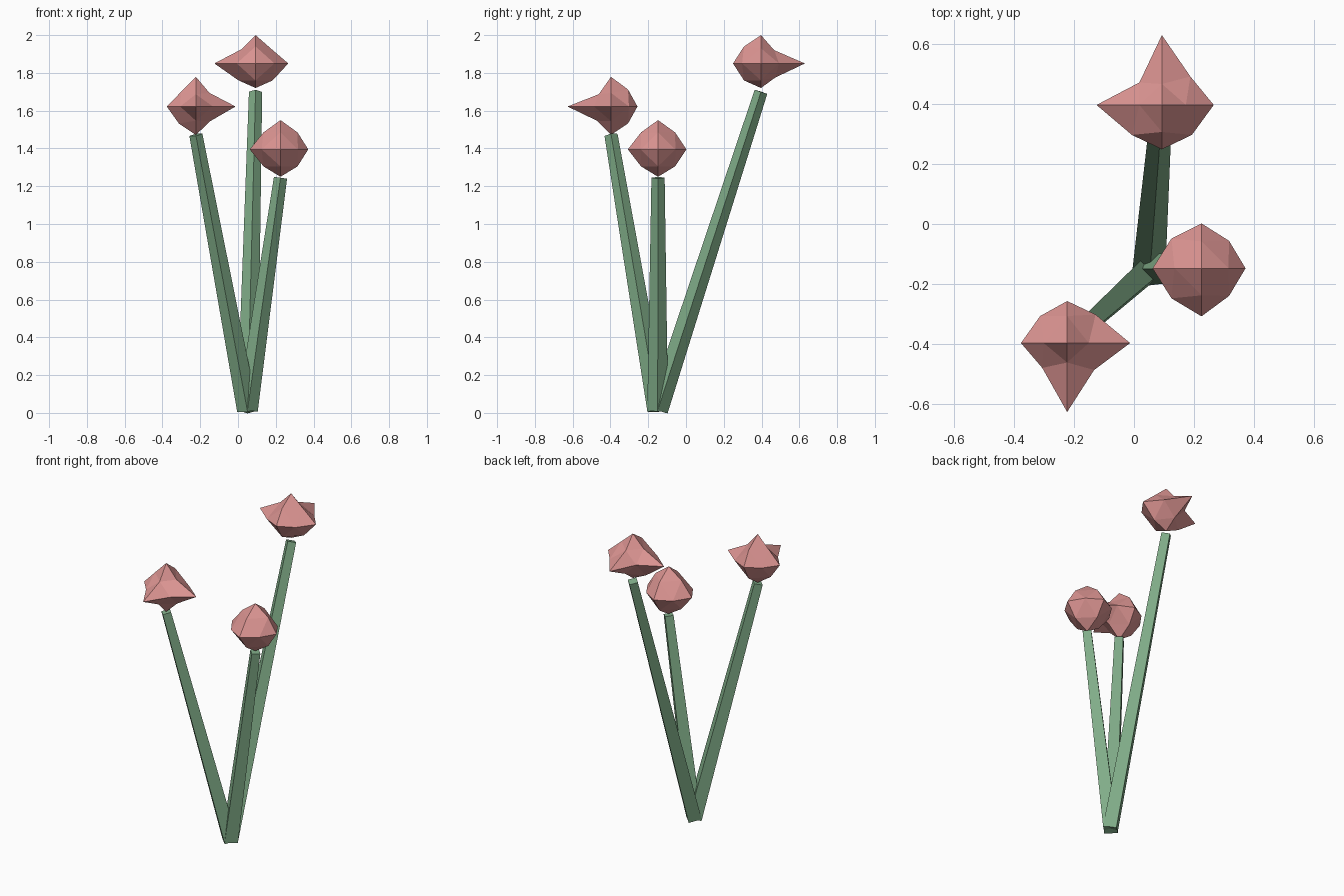
import bpy, bmesh
from itertools import product
from mathutils import Vector

if "Cube" in bpy.data.objects:
    bpy.data.objects.remove(bpy.data.objects["Cube"])


def material(name, color):
    m = bpy.data.materials.new(name)
    m.diffuse_color = color
    m.use_nodes = True
    m.node_tree.nodes["Principled BSDF"].inputs["Base Color"].default_value = m.diffuse_color
    return m


def add_object(name, bm, mat):
    bmesh.ops.recalc_face_normals(bm, faces=bm.faces)
    mesh = bpy.data.meshes.new(name)
    bm.to_mesh(mesh)
    bm.free()
    mesh.materials.append(mat)
    obj = bpy.data.objects.new(name, mesh)
    bpy.context.collection.objects.link(obj)
    return obj


GREEN = material("stem_green", (0.22, 0.42, 0.25, 1))
PINK = material("bloom_pink", (0.72, 0.30, 0.29, 1))
BASE = Vector((0.05, -0.15, 0.014))


def stem(name, top):
    # four-sided tapered rod leaning from the shared base to the bloom
    axis = Vector(top) - BASE
    bm = bmesh.new()
    bmesh.ops.create_cone(bm, cap_ends=True, segments=4, radius1=0.055,
                          radius2=0.035, depth=axis.length)
    obj = add_object(name, bm, GREEN)
    obj.location = BASE + axis / 2
    obj.rotation_mode = 'QUATERNION'
    obj.rotation_quaternion = Vector((0, 0, 1)).rotation_difference(axis)


def bloom(name, centre, tips, mids):
    # once-divided octahedron: tips on the axes, mids pushed out between them
    bm = bmesh.new()
    verts = {}

    def vert(direction, size):
        key = tuple(direction)
        if key not in verts:
            verts[key] = bm.verts.new(Vector(centre) + Vector(key) * size)
        return verts[key]

    for sx, sy, sz in product((1, -1), repeat=3):
        x = vert((sx, 0, 0), tips["+x" if sx > 0 else "-x"])
        y = vert((0, sy, 0), tips["+y" if sy > 0 else "-y"])
        z = vert((0, 0, sz), tips["+z" if sz > 0 else "-z"])
        xy = vert((sx, sy, 0), mids.get((sx, sy, 0), 0.1))
        yz = vert((0, sy, sz), mids.get((0, sy, sz), 0.09))
        xz = vert((sx, 0, sz), mids.get((sx, 0, sz), 0.09))
        for tri in ((x, xy, xz), (y, yz, xy), (z, xz, yz), (xy, yz, xz)):
            bm.faces.new(tri)
    add_object(name, bm, PINK)


def radii(*values):
    return dict(zip(("+x", "-x", "+y", "-y", "+z", "-z"), values))


# name, stem top, bloom tip radii, and the uneven in-between points
flowers = [
    ("tall", (0.093, 0.397, 1.70), radii(0.173, 0.218, 0.233, 0.148, 0.15, 0.13),
     {(1, 1, 0): 0.095, (-1, 1, 0): 0.075, (1, 0, 1): 0.08, (-1, 0, 1): 0.075,
      (0, 1, 1): 0.07, (0, 1, -1): 0.075}),
    ("middle", (-0.223, -0.397, 1.472), radii(0.21, 0.154, 0.14, 0.23, 0.157, 0.15),
     {(1, 1, 0): 0.095, (1, -1, 0): 0.09, (-1, -1, 0): 0.083, (-1, 1, 0): 0.09,
      (1, 0, 1): 0.072, (1, 0, -1): 0.077, (-1, 0, 1): 0.078,
      (0, -1, 1): 0.065, (0, -1, -1): 0.075}),
    ("short", (0.225, -0.148, 1.245), radii(0.147, 0.163, 0.15, 0.16, 0.155, 0.145),
     {(1, 1, 0): 0.092, (1, -1, 0): 0.092}),
]
for name, top, tips, mids in flowers:
    stem(name + "_stem", top)
    bloom(name + "_bloom", (top[0], top[1], top[2] + 0.15), tips, mids)
